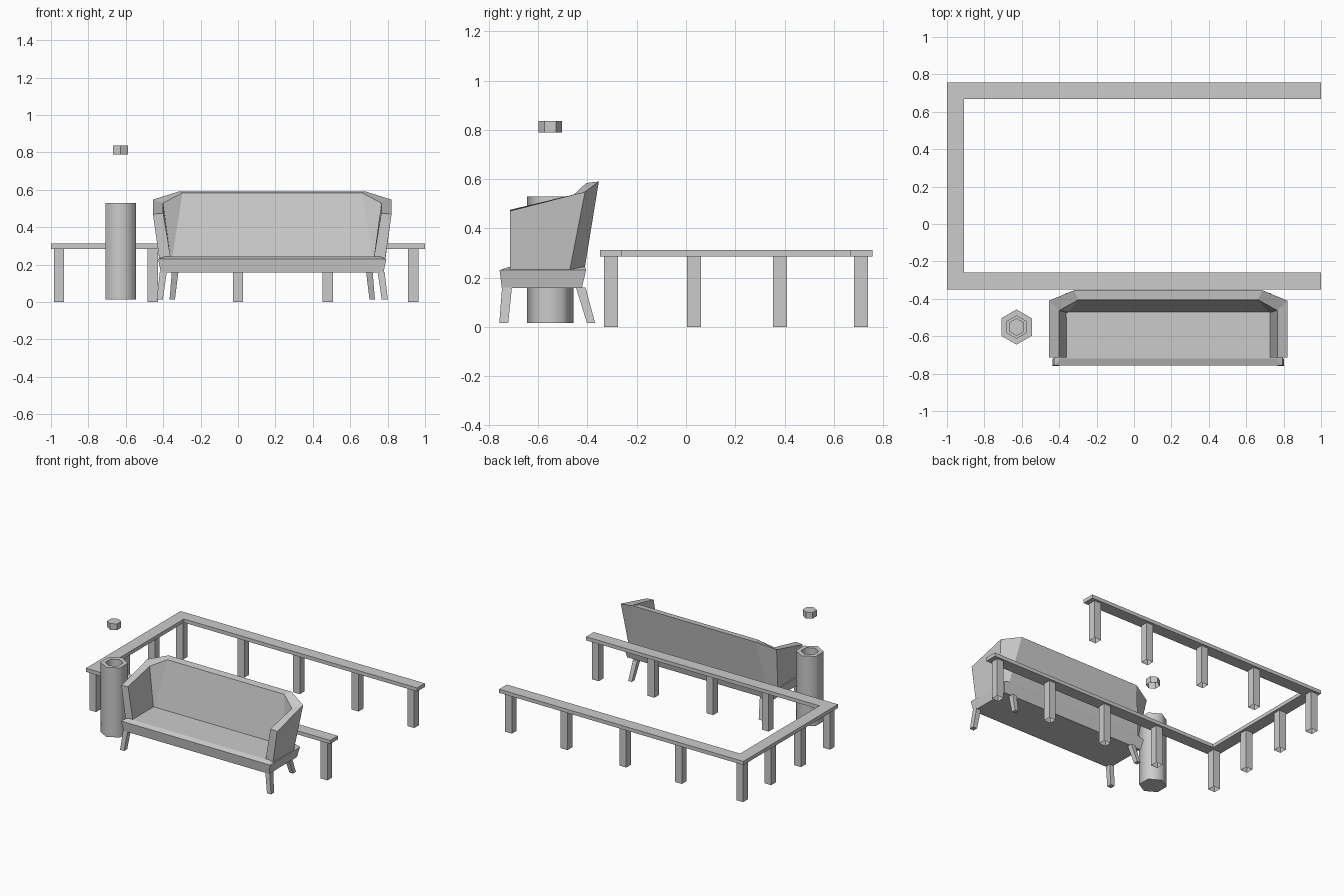
import bpy, bmesh
from math import sin, cos, pi, radians

if "Cube" in bpy.data.objects:
    bpy.data.objects.remove(bpy.data.objects["Cube"])

CX = 0.183  # mirror plane of the sofa


def loft(name, rings, cap_start=True, cap_end=True):
    """Skin a list of equal-length closed rings."""
    bm = bmesh.new()
    vs = [[bm.verts.new(p) for p in r] for r in rings]
    n = len(rings[0])
    for a, b in zip(vs, vs[1:]):
        for i in range(n):
            j = (i + 1) % n
            bm.faces.new((a[i], a[j], b[j], b[i]))
    if cap_start:
        bm.faces.new(vs[0][::-1])
    if cap_end:
        bm.faces.new(vs[-1])
    bmesh.ops.recalc_face_normals(bm, faces=bm.faces)
    me = bpy.data.meshes.new(name)
    bm.to_mesh(me)
    bm.free()
    ob = bpy.data.objects.new(name, me)
    bpy.context.collection.objects.link(ob)
    return ob


def rect(x0, x1, y0, y1, z):
    return [(x0, y0, z), (x1, y0, z), (x1, y1, z), (x0, y1, z)]


def hexagon(r, z, cx=-0.628, cy=-0.551):
    return [(cx + r * cos(pi / 6 + i * pi / 3), cy + r * sin(pi / 6 + i * pi / 3), z)
            for i in range(6)]


def mirror(p):
    return (2 * CX - p[0], p[1], p[2])


# U-shaped rail, mitred at the corners
def rail_section(xo, yo, xi, yi):
    return [(xo, yo, 0.285), (xo, yo, 0.312), (xi, yi, 0.312), (xi, yi, 0.285)]


loft("rail", [rail_section(1, -0.35, 1, -0.26), rail_section(-1, -0.35, -0.91, -0.26),
              rail_section(-1, 0.757, -0.91, 0.667), rail_section(1, 0.757, 1, 0.667)])

# Rail posts, open at both ends
posts = [(x, y) for y in (-0.305, 0.711) for x in (-0.957, -0.455, 0, 0.481, 0.937)]
posts += [(-0.957, 0.033), (-0.957, 0.382)]
for x, y in posts:
    h = 0.028
    loft("rail_post", [rect(x - h, x + h, y - h, y + h, z) for z in (0, 0.286)], False, False)

# Sofa seat with a sloped top edge
loft("seat", [rect(-0.412, 2 * CX + 0.412, -0.748, -0.423, 0.157),
              rect(-0.427, 2 * CX + 0.427, -0.757, -0.406, 0.23),
              rect(-0.395, 2 * CX + 0.395, -0.72, -0.41, 0.243)])

# Arms and back: sections are outer bottom, outer top, inner top, inner bottom
half = [
    [(-0.42, -0.715, 0.225), (-0.455, -0.715, 0.47), (-0.40, -0.715, 0.475), (-0.36, -0.715, 0.235)],
    [(-0.42, -0.475, 0.215), (-0.455, -0.41, 0.548), (-0.40, -0.463, 0.53), (-0.361, -0.473, 0.235)],
    [(-0.385, -0.415, 0.215), (-0.32, -0.354, 0.59), (-0.297, -0.405, 0.584), (-0.352, -0.472, 0.235)],
]
loft("arms_and_back", half + [[mirror(p) for p in s] for s in half[::-1]])

# Splayed sofa legs
legs = {
    "front_leg": [rect(-0.435, -0.402, -0.758, -0.722, 0.015), rect(-0.418, -0.381, -0.747, -0.707, 0.16)],
    "back_leg": [rect(-0.366, -0.337, -0.402, -0.369, 0.015), rect(-0.354, -0.319, -0.447, -0.408, 0.16)],
}
for name, rings in legs.items():
    loft(name, rings)
    loft(name, [[mirror(p) for p in r] for r in rings])

# Six-sided bin with a recessed top, smooth round the sides
bin_ob = loft("bin", [hexagon(0.094, 0.015), hexagon(0.094, 0.53),
                      hexagon(0.06, 0.53), hexagon(0.06, 0.46)])
bpy.context.view_layer.objects.active = bin_ob
bin_ob.select_set(True)
bpy.ops.object.shade_smooth_by_angle(angle=radians(65))

# Small cap floating above the bin, open underneath
loft("floating_cap", [hexagon(0.047, 0.79), hexagon(0.047, 0.836)], cap_start=False)
